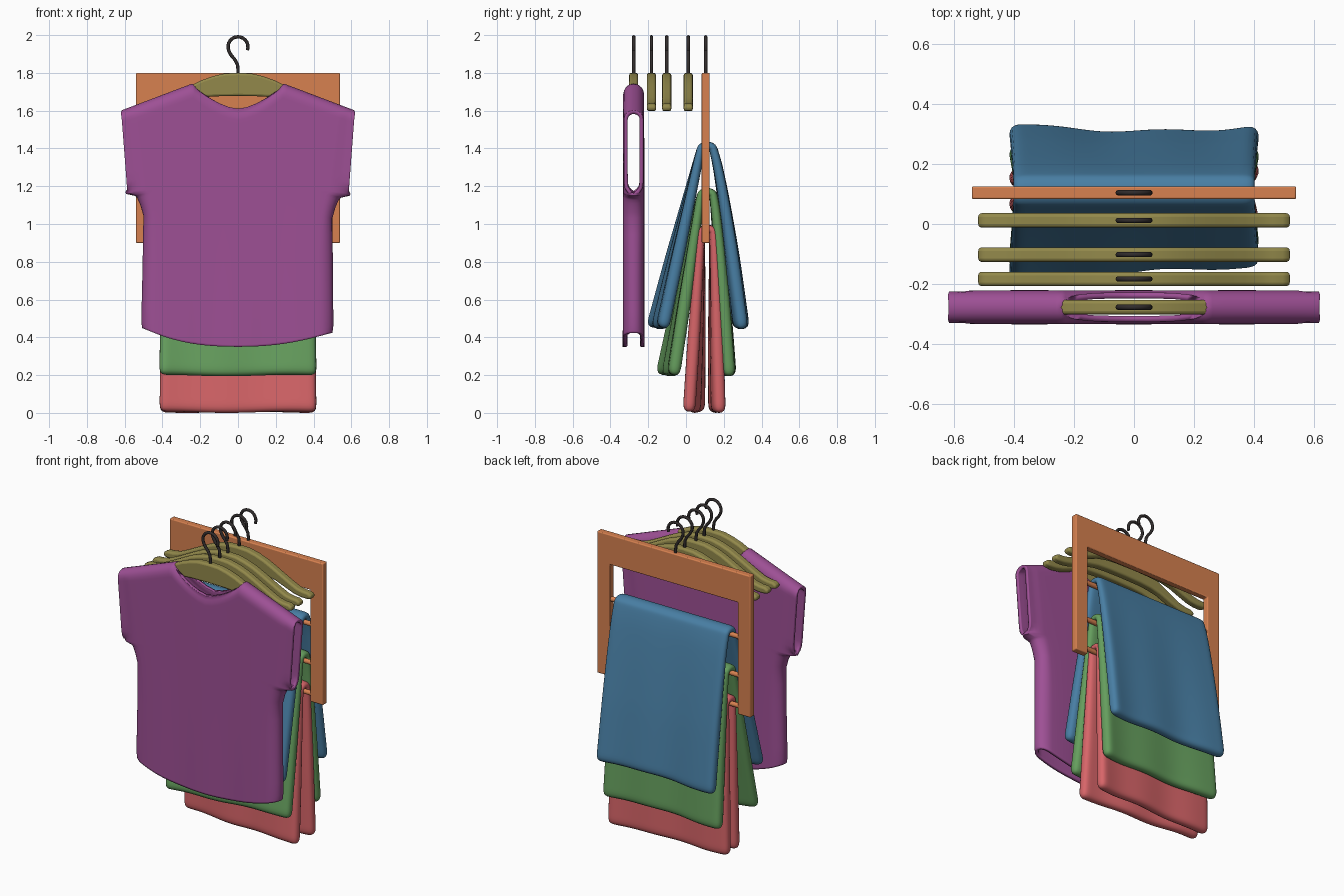
import bpy, bmesh
from math import sin, cos, pi, radians, sqrt

if "Cube" in bpy.data.objects:
    bpy.data.objects.remove(bpy.data.objects["Cube"])


def material(name, rgb):
    m = bpy.data.materials.new(name)
    m.diffuse_color = (*rgb, 1)
    m.use_nodes = True
    m.node_tree.nodes["Principled BSDF"].inputs["Base Color"].default_value = m.diffuse_color
    return m


ORANGE = material("orange_wood", (0.68, 0.22, 0.08))
OLIVE = material("olive_wood", (0.29, 0.25, 0.07))
DARK = material("dark_metal", (0.03, 0.025, 0.025))
PURPLE = material("purple_cloth", (0.34, 0.08, 0.30))
BLUE = material("blue_cloth", (0.065, 0.21, 0.37))
GREEN = material("green_cloth", (0.13, 0.34, 0.11))
RED = material("red_cloth", (0.68, 0.13, 0.14))


def finish(bm, name, mat, angle=40):
    bmesh.ops.recalc_face_normals(bm, faces=bm.faces)
    me = bpy.data.meshes.new(name)
    bm.to_mesh(me)
    bm.free()
    ob = bpy.data.objects.new(name, me)
    bpy.context.collection.objects.link(ob)
    me.materials.append(mat)
    bpy.ops.object.select_all(action='DESELECT')
    ob.select_set(True)
    bpy.context.view_layer.objects.active = ob
    bpy.ops.object.shade_smooth_by_angle(angle=radians(angle))
    return ob


def grid_faces(bm, rows):
    for a, b in zip(rows, rows[1:]):
        for i in range(len(a) - 1):
            bm.faces.new((a[i], a[i + 1], b[i + 1], b[i]))


def plate(name, half, y, depth, bevel, mat):
    """Mirror a half outline (x, z) about x = 0 and extrude it along y."""
    pts = half + [(-x, z) for x, z in reversed(half) if x > 0]
    bm = bmesh.new()
    face = bm.faces.new([bm.verts.new((x, y - depth / 2, z)) for x, z in pts])
    ext = bmesh.ops.extrude_face_region(bm, geom=[face])['geom']
    bmesh.ops.translate(bm, vec=(0, depth, 0),
                        verts=[v for v in ext if isinstance(v, bmesh.types.BMVert)])
    ob = finish(bm, name, mat)
    bv = ob.modifiers.new("bevel", 'BEVEL')
    bv.width, bv.segments, bv.limit_method = bevel, 3, 'ANGLE'
    bv.angle_limit = radians(50)
    return ob


def hook(name, y):
    cu = bpy.data.curves.new(name, 'CURVE')
    cu.dimensions = '3D'
    cu.bevel_depth, cu.bevel_resolution, cu.use_fill_caps = 0.009, 3, True
    pts = [(0, 1.77), (0, 1.82), (-0.003, 1.845), (-0.018, 1.872), (-0.036, 1.893)]
    for i in range(15):
        a = radians(205 - i * 225 / 14)
        pts.append((0.053 * cos(a), 1.938 + 0.053 * sin(a)))
    sp = cu.splines.new('POLY')
    sp.points.add(len(pts) - 1)
    for p, (x, z) in zip(sp.points, pts):
        p.co = (x, y, z, 1)
    sp.use_smooth = True
    ob = bpy.data.objects.new(name, cu)
    bpy.context.collection.objects.link(ob)
    cu.materials.append(DARK)


# Rack frame: inverted U with three rods
FY = 0.104
plate("rack_frame", [(0.54, 1.8), (0.54, 0.9), (0.45, 0.9), (0.45, 1.61)],
      FY, 0.042, 0.006, ORANGE)
hook("rack_hook", FY)
ROD_Z = (1.385, 1.14, 0.945)
for i, z in enumerate(ROD_Z):
    bpy.ops.mesh.primitive_cylinder_add(vertices=20, radius=0.015, depth=0.94,
                                        location=(0, FY, z), rotation=(0, pi / 2, 0))
    rod = bpy.context.object
    rod.name = f"rack_rod_{i + 1}"
    rod.data.materials.append(ORANGE)
    bpy.ops.object.shade_smooth_by_angle(angle=radians(40))

# Hangers
HANGER = [(0, 1.80), (0.07, 1.797), (0.13, 1.783), (0.19, 1.762), (0.25, 1.733),
          (0.31, 1.702), (0.37, 1.671), (0.42, 1.648), (0.46, 1.64), (0.495, 1.638),
          (0.515, 1.628), (0.522, 1.614), (0.512, 1.602), (0.49, 1.597), (0.45, 1.597),
          (0.40, 1.606), (0.34, 1.628), (0.27, 1.655), (0.20, 1.670), (0.12, 1.676), (0, 1.678)]
for i, y in enumerate((-0.277, -0.183, -0.102, 0.012)):
    plate(f"hanger_{i + 1}", HANGER, y, 0.048, 0.012, OLIVE)
    hook(f"hanger_hook_{i + 1}", y)


# Towels draped over the rods
def towel(name, rod_z, bottom, front, back, mat):
    """front/back: bottom y position at the left, middle and right."""
    r, thick, half = 0.034, 0.066, 0.418
    xs = [-1 + 2 * i / 14 for i in range(15)]

    def at(lmr, u):
        l, m, rr = lmr
        return m + (rr - l) / 2 * u + ((l + rr) / 2 - m) * u * u + 0.006 * sin(7 * u)

    n = 14
    path = [('f', 1 - i / n) for i in range(n)]
    path += [('t', i / 6) for i in range(7)]
    path += [('b', (i + 1) / n) for i in range(n)]
    bm = bmesh.new()
    rows = []
    for kind, k in path:
        row = []
        for u in xs:
            if kind == 't':
                y, z = FY + 0.008 - r * cos(pi * k), rod_z + 0.008 + 0.022 * sin(pi * k)
                w = half - 0.014
            else:
                s, goal, p = (-1, front, 1.0) if kind == 'f' else (1, back, 0.8)
                y0 = FY + 0.008 + s * r
                y = y0 + (at(goal, u) - y0) * k ** p
                z = rod_z + 0.008 + (bottom - rod_z) * k + 0.004 * k * sin(4 * u + s)
                w = half - 0.014 + 0.014 * k
            row.append(bm.verts.new((u * w, y, z)))
        rows.append(row)
    grid_faces(bm, rows)
    ob = finish(bm, name, mat, 180)
    # cloth gets fuller towards the hems
    vg = ob.vertex_groups.new(name="fullness")
    for j, (kind, k) in enumerate(path):
        full = 0 if kind == 't' else min(1, k / 0.6)
        vg.add(list(range(j * 15, j * 15 + 15)), 0.02 + 0.98 * full, 'REPLACE')
    so = ob.modifiers.new("thickness", 'SOLIDIFY')
    so.thickness, so.offset = thick, 0
    so.vertex_group, so.thickness_vertex_group = "fullness", 0.68
    ss = ob.modifiers.new("soft_edges", 'SUBSURF')
    ss.levels = ss.render_levels = 2


towel("blue_towel", ROD_Z[0], 0.437, (-0.185, -0.138, -0.122), (0.31, 0.283, 0.30), BLUE)
towel("green_towel", ROD_Z[1], 0.187, (-0.135, -0.080, -0.065), (0.24, 0.212, 0.232), GREEN)
towel("red_towel", ROD_Z[2], -0.007, (0.068, 0.045, 0.012), (0.155, 0.158, 0.18), RED)

# Shirt: front and back panels sewn along sides and shoulders
SY, DEPTH, WALL = -0.277, 0.047, 0.02
OUTLINE = [(0.43, 0.49), (0.47, 0.495), (1.04, 0.490), (1.10, 0.507), (1.14, 0.525),
           (1.155, 0.54), (1.163, 0.585), (1.2, 0.588), (1.585, 0.617), (1.6, 0.614)]
ROWS = [0.43, 0.44, 0.47, 0.55, 0.65, 0.75, 0.85, 0.95, 1.04, 1.07, 1.10, 1.12, 1.14, 1.155,
        1.163, 1.17, 1.18, 1.2, 1.23, 1.28, 1.35, 1.42, 1.48, 1.52, 1.545, 1.56, 1.575,
        1.585, 1.592, 1.597, 1.6]
HALF = [0.08, 0.16, 0.23, 0.29, 0.33, 0.36, 0.38, 0.394, 0.42, 0.5, 0.6, 0.7, 0.8, 0.87,
        0.9, 0.93, 0.96, 0.98, 0.992, 1]
COLS = [-s for s in reversed(HALF)] + [0] + HALF


def width(z):
    for (z0, w0), (z1, w1) in zip(OUTLINE, OUTLINE[1:]):
        if z <= z1:
            return w0 + (w1 - w0) * (z - z0) / (z1 - z0)
    return OUTLINE[-1][1]


def quarter(d):
    """Quarter-circle rounding: 0 at the seam, 1 once d reaches 1."""
    d = min(max(d, 0), 1)
    return sqrt(max(0, 1 - (1 - d) ** 2))


def shirt_point(s, ze, side):
    t = (ze - 0.43) / 1.17
    a = abs(s)
    if a < 0.394:
        top, neck = 1.61 + 0.123 * (a / 0.394) ** 1.6, 0.85 * sqrt(1 - (a / 0.394) ** 4)
    else:
        top, neck = 1.733 - 0.141 * (a - 0.394) / 0.606, 0
    hem = 0.35 + 0.075 * a ** 2.2 + (0.025 * a ** 4 if s < 0 else 0)
    z = hem + (top - hem) * t
    arm = 0.92 * min(quarter((ze - 1.17) / 0.05), quarter((1.6 - ze) / 0.04))
    across = max(quarter((1 - a) / 0.12), arm)
    up = max(quarter((top - z) / 0.05), neck)
    d = DEPTH * min(across, up) * (0.97 + 0.05 * cos(9 * s) * (1 - t))
    # the sleeve step only affects the outer columns
    base = 0.49 + 0.124 * min(max((ze - 0.9) / 0.7, 0), 1)
    x = s * (base + (width(ze) - base) * a ** 6)
    if s < 0:
        x -= 0.008 * (1 - t) ** 3 * a
    return (x, SY + side * d, z)


bm = bmesh.new()
for side in (-1, 1):
    grid_faces(bm, [[bm.verts.new(shirt_point(s, z, side)) for s in COLS] for z in ROWS])
bmesh.ops.remove_doubles(bm, verts=bm.verts, dist=0.0002)
shirt = finish(bm, "shirt", PURPLE, 60)
so = shirt.modifiers.new("thickness", 'SOLIDIFY')
so.thickness, so.offset = WALL, 0
